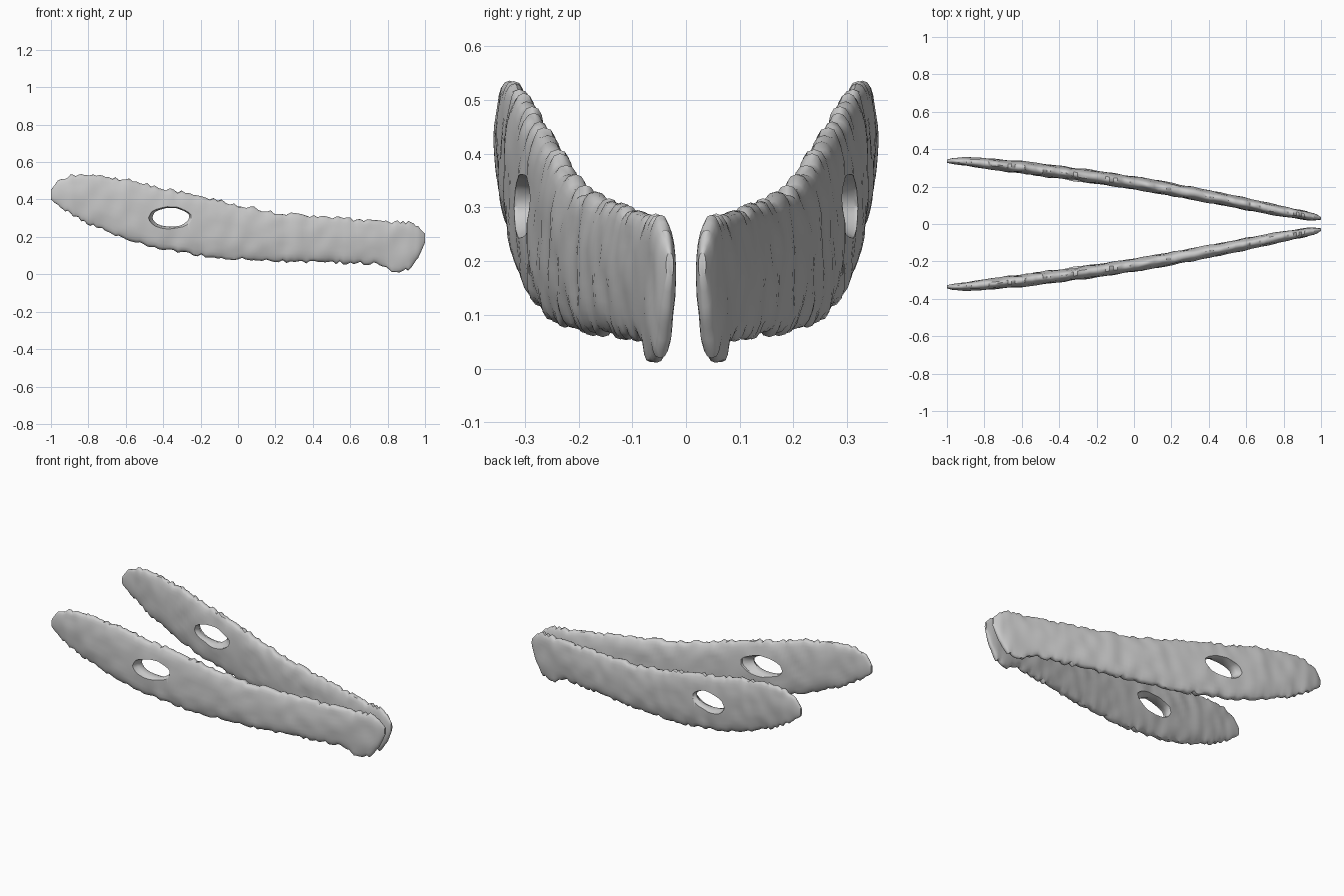
import bpy, bmesh, math, random
from mathutils import Vector, noise

if "Cube" in bpy.data.objects:
    bpy.data.objects.remove(bpy.data.objects["Cube"])

random.seed(4)

# Profile stations: x, lower z, upper z, centre y, half thickness
STATIONS = [
    (-1.00, .40, .45, .335, .008), (-.97, .375, .495, .337, .016),
    (-.90, .325, .527, .333, .022), (-.80, .27, .53, .323, .028),
    (-.60, .19, .508, .303, .033), (-.40, .13, .46, .277, .035),
    (-.20, .10, .42, .25, .035), (.00, .08, .37, .22, .035),
    (.20, .07, .33, .185, .035), (.40, .065, .31, .147, .034),
    (.60, .06, .295, .107, .032), (.75, .058, .282, .076, .029),
    (.80, .03, .28, .066, .027), (.85, .008, .282, .057, .026),
    (.92, .03, .28, .045, .024), (.97, .10, .25, .038, .018),
    (1.00, .17, .215, .030, .007)]


def station(x):
    for a, b in zip(STATIONS, STATIONS[1:]):
        if x <= b[0] + 1e-6:
            t = (x - a[0]) / (b[0] - a[0])
            return [p + (q - p) * t for p, q in zip(a, b)]
    return list(STATIONS[-1])


def loft(name, rings):
    """Skin closed rings of points and cap both ends."""
    bm = bmesh.new()
    rows = [[bm.verts.new(p) for p in ring] for ring in rings]
    n = len(rows[0])
    for a, b in zip(rows, rows[1:]):
        for i in range(n):
            bm.faces.new((a[i], a[(i + 1) % n], b[(i + 1) % n], b[i]))
    bm.faces.new(rows[0])
    bm.faces.new(rows[-1])
    bmesh.ops.recalc_face_normals(bm, faces=bm.faces)
    mesh = bpy.data.meshes.new(name)
    bm.to_mesh(mesh)
    bm.free()
    obj = bpy.data.objects.new(name, mesh)
    bpy.context.collection.objects.link(obj)
    return obj


def signed_power(v, p):
    return math.copysign(abs(v) ** p, v)


# Long flattened blade with ragged edges and a gently pitted surface
SIDES, COUNT = 28, 110
rings = []
for k in range(COUNT + 1):
    x, low, high, y, half = station(-math.cos(math.pi * k / COUNT) * .35
                                    + (2 * k / COUNT - 1) * .65)
    ring = []
    end_fade = min(1, (1 - abs(x)) * 12)
    top_rag, low_rag = (random.uniform(-.009, .009) * end_fade for _ in range(2))
    for i in range(SIDES):
        a = 2 * math.pi * i / SIDES
        s = signed_power(math.sin(a), .9)
        edge = (top_rag if s > 0 else low_rag) * abs(s) ** 4
        z = (low + high) / 2 + s * (high - low) / 2 + edge
        dy = signed_power(math.cos(a), .75) * half
        bump = noise.noise(Vector((x * 14, dy * 30, z * 14))) * .006 * end_fade
        ring.append((x, y + dy + bump, max(z, 0)))
    rings.append(ring)
jaw = loft("jaw_blades", rings)

# Oval window, flared towards both faces
cut_rings = []
for off in (-.08, -.04, -.02, 0, .02, .04, .08):
    flare = min(1, abs(off) / .04) ** 2
    rx, rz = .098 + .035 * flare, .05 + .012 * flare
    ring = []
    for i in range(24):
        a = 2 * math.pi * i / 24
        r = 1 + .08 * noise.noise(Vector((math.cos(a) * 2, math.sin(a) * 2, 3)))
        ring.append((-.36 + .015 * flare + rx * r * math.cos(a), .272 + off,
                     .305 - .003 * flare + rz * r * math.sin(a)))
    cut_rings.append(ring)
cutter = loft("window_cutter", cut_rings)
cutter.hide_render = True

bpy.context.view_layer.objects.active = jaw
jaw.select_set(True)
window = jaw.modifiers.new("window", 'BOOLEAN')
window.operation = 'DIFFERENCE'
window.solver = 'EXACT'
window.object = cutter
bpy.ops.object.modifier_apply(modifier="window")
bpy.data.objects.remove(cutter)
bpy.ops.object.shade_smooth_by_angle(angle=math.radians(40))

# Matching opposite blade
mirror = jaw.modifiers.new("opposite_side", 'MIRROR')
mirror.use_axis = (False, True, False)
mirror.use_mirror_merge = False
